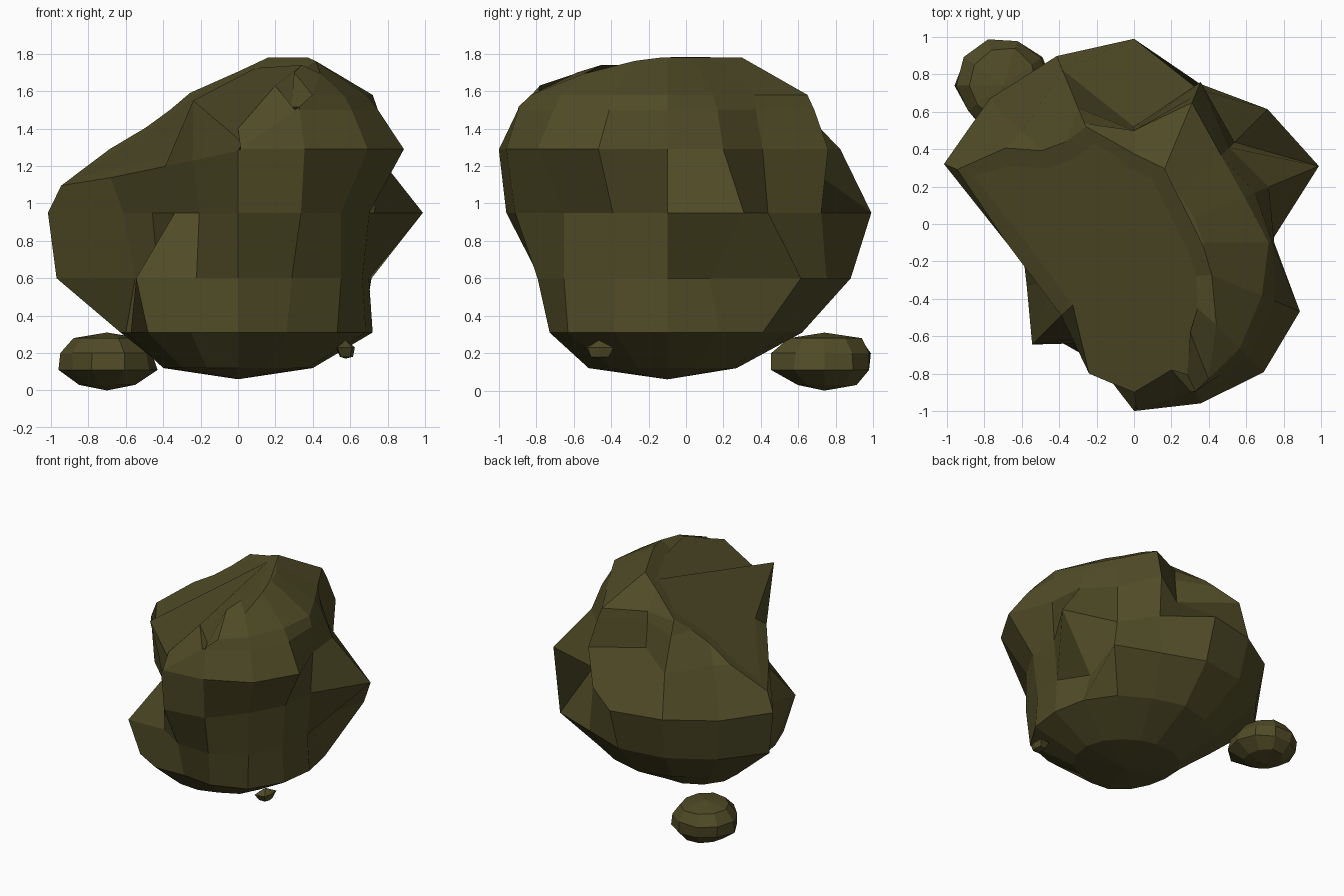
import bpy
import bmesh
from math import cos, sin, radians, tau
from mathutils import Vector

default_cube = bpy.data.objects.get("Cube")
if default_cube:
    bpy.data.objects.remove(default_cube, do_unlink=True)

# One olive stone colour for everything
STONE = (0.08, 0.07, 0.02, 1.0)
stone = bpy.data.materials.new("olive_stone")
stone.use_nodes = True
stone.diffuse_color = STONE
stone.node_tree.nodes["Principled BSDF"].inputs["Base Color"].default_value = STONE


def loft_rock(center, bottom, top, rings, limit=None):
    """Closed rock from horizontal rings; radii are hundredths, spaced evenly by angle."""
    bm = bmesh.new()
    loops = []
    for height, radii in rings:
        loop = []
        for index, hundredths in enumerate(radii):
            angle = tau * index / len(radii)
            radius = hundredths / 100
            if limit:
                radius = limit(height, angle, radius)
            position = (center[0] + radius * cos(angle), center[1] + radius * sin(angle), height)
            loop.append(bm.verts.new(position))
        loops.append(loop)
    low = bm.verts.new((center[0], center[1], bottom))
    high = bm.verts.new((center[0], center[1], top))
    count = len(loops[0])
    for i in range(count):
        j = (i + 1) % count
        bm.faces.new((low, loops[0][j], loops[0][i]))
        bm.faces.new((high, loops[-1][i], loops[-1][j]))
        for under, over in zip(loops, loops[1:]):
            bm.faces.new((under[i], under[j], over[j], over[i]))
    return bm


def finish(bm, name):
    """Turn the bmesh into a flat-shaded stone object."""
    bmesh.ops.recalc_face_normals(bm, faces=bm.faces)
    mesh = bpy.data.meshes.new(name)
    bm.to_mesh(mesh)
    bm.free()
    mesh.materials.append(stone)
    rock = bpy.data.objects.new(name, mesh)
    bpy.context.collection.objects.link(rock)
    return rock


def side_cliff(height, angle, radius):
    """Slice the upper side off along a slightly overhanging plane."""
    facing = cos(angle - radians(219))
    if height > 0.8 and facing > 0.7:
        return min(radius, (0.2 + 0.29 * height) / facing)
    return radius


# Large boulder, starting at +x and turning towards +y
boulder = loft_rock(
    (0, -0.1), 0.06, 1.8,
    [
        (0.12, [40, 38, 36, 36, 37, 40, 42, 42, 40, 40, 42, 44, 42, 40, 42, 40]),
        (0.31, [72, 72, 72, 70, 72, 70, 70, 68, 60, 62, 68, 66, 60, 68, 75, 74]),
        (0.60, [70, 60, 101, 92, 98, 100, 102, 105, 55, 46, 77, 58, 68, 75, 78, 72]),
        (0.95, [73, 107, 76, 89, 109, 108, 109, 110, 80, 80, 80, 80, 86, 88, 78, 76]),
        (1.29, [75, 78, 72, 93, 62, 100, 84, 92, 80, 80, 80, 90, 90, 93, 98, 96]),
        (1.50, [74, 70, 67, 85, 60, 78, 58, 80, 78, 78, 78, 82, 84, 86, 86, 81]),
        (1.58, [72, 64, 66, 81, 60, 69, 46, 75, 75, 75, 75, 76, 80, 86, 80, 74]),
        (1.78, [37, 35, 35, 43, 40, 36, 35, 35, 35, 35, 35, 35, 40, 45, 49, 42]),
    ],
    side_cliff,
)

# Broad slanted face across the top
cut = bmesh.ops.bisect_plane(
    boulder, geom=boulder.verts[:] + boulder.edges[:] + boulder.faces[:],
    plane_co=(0.16, 0.3, 1.78), plane_no=(-0.617, -0.308, 1), clear_outer=True,
)
rim_edges = [e for e in cut["geom_cut"] if isinstance(e, bmesh.types.BMEdge)]
rim = [v for v in cut["geom_cut"] if isinstance(v, bmesh.types.BMVert)]
slab = bmesh.ops.edgeloop_fill(boulder, edges=rim_edges)["faces"]
bmesh.ops.recalc_face_normals(boulder, faces=boulder.faces)
bmesh.ops.inset_region(boulder, faces=slab, thickness=0.1)

# Raised corners along the front rim, while the inset slab stays flat
corners = [(-0.24, -0.8, 1.55), (0, -0.9, 1.4), (0.2, -0.78, 1.63), (0.34, -0.45, 1.74), (0.3, -0.58, 1.7)]
for corner in corners:
    nearest = min(rim, key=lambda v: (v.co.xy - Vector(corner).xy).length)
    nearest.co = corner
    rim.remove(nearest)
finish(boulder, "large_boulder")

# Low stone behind the boulder
finish(loft_rock(
    (-0.7, 0.74), 0, 0.31,
    [
        (0.03, [15, 16, 18, 17, 15, 15, 14, 14, 15, 16]),
        (0.11, [27, 26, 25, 24, 25, 26, 23, 27, 30, 28]),
        (0.20, [24, 25, 25, 26, 26, 25, 23, 26, 30, 26]),
        (0.28, [18, 19, 21, 20, 19, 18, 17, 18, 20, 19]),
    ],
), "small_stone")

# Pebble beside the base
finish(loft_rock(
    (0.575, -0.465), 0.17, 0.27,
    [(0.18, [4, 6, 5, 3, 5, 5]), (0.23, [5, 9, 8, 5, 9, 7])],
), "pebble")
